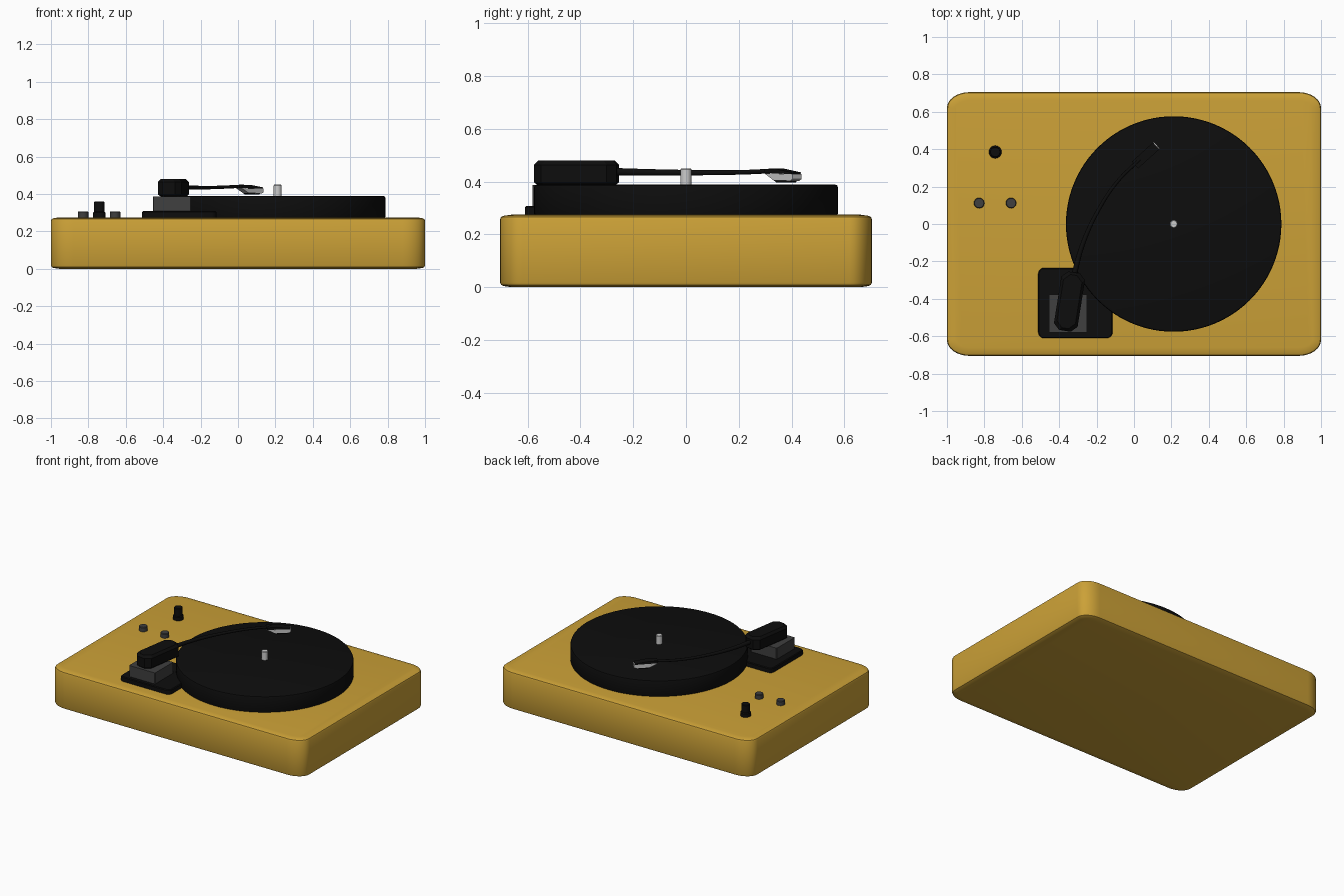
import bpy, bmesh, math
from mathutils import Matrix, Vector

if "Cube" in bpy.data.objects:
    bpy.data.objects.remove(bpy.data.objects["Cube"])


def material(name, rgb):
    m = bpy.data.materials.new(name)
    m.diffuse_color = (*rgb, 1)
    m.use_nodes = True
    m.node_tree.nodes["Principled BSDF"].inputs["Base Color"].default_value = m.diffuse_color
    return m


YELLOW = material("mustard_yellow", (0.60, 0.355, 0.038))
BLACK = material("black", (0.004, 0.004, 0.004))
GREY = material("dark_grey", (0.05, 0.05, 0.05))
SILVER = material("silver", (0.6, 0.6, 0.6))


def finish(name, bm, mat, angle=35):
    bmesh.ops.recalc_face_normals(bm, faces=bm.faces)
    me = bpy.data.meshes.new(name)
    bm.to_mesh(me)
    bm.free()
    me.materials.append(mat)
    ob = bpy.data.objects.new(name, me)
    bpy.context.collection.objects.link(ob)
    bpy.ops.object.select_all(action='DESELECT')
    ob.select_set(True)
    bpy.context.view_layer.objects.active = ob
    bpy.ops.object.shade_smooth_by_angle(angle=math.radians(angle))
    return ob


def loft(name, rings, mat, angle=35):
    """Skin closed rings of equal point count and cap both ends."""
    bm = bmesh.new()
    vs = [[bm.verts.new(p) for p in r] for r in rings]
    n = len(vs[0])
    for a, b in zip(vs, vs[1:]):
        for i in range(n):
            bm.faces.new((a[i], a[(i + 1) % n], b[(i + 1) % n], b[i]))
    bm.faces.new(vs[0][::-1])
    bm.faces.new(vs[-1])
    return finish(name, bm, mat, angle)


def round_rect(c, hx, hy, rx, ry, z, steps=8):
    pts = []
    for q, (sx, sy) in enumerate([(1, 1), (-1, 1), (-1, -1), (1, -1)]):
        for i in range(steps + 1):
            a = math.pi / 2 * (q + i / steps)
            pts.append((c[0] + sx * (hx - rx) + rx * math.cos(a),
                        c[1] + sy * (hy - ry) + ry * math.sin(a), z))
    return pts


def slab(name, c, hx, hy, rx, ry, profile, mat, steps=8, angle=35):
    """Rounded box; profile is a list of (inset, z)."""
    loft(name, [round_rect(c, hx - d, hy - d, max(rx - d, .004), max(ry - d, .004), z, steps)
                for d, z in profile], mat, angle)


def disc(name, c, profile, mat, n=32):
    """Turned part; profile is a list of (radius, z)."""
    loft(name, [[(c[0] + r * math.cos(2 * math.pi * i / n),
                  c[1] + r * math.sin(2 * math.pi * i / n), z) for i in range(n)]
                for r, z in profile], mat)


def side_extrude(name, profile, width, origin, heading, mat, angle=30):
    """Extrude a (forward, z) side profile across its width, turned to a heading."""
    d = Vector((heading[0], heading[1], 0)).normalized()
    s = Vector((-d.y, d.x, 0))
    o = Vector((origin[0], origin[1], 0))
    loft(name, [[o + d * f + s * w + Vector((0, 0, z)) for f, z in profile]
                for w in (-width / 2, width / 2)], mat, angle)


# plinth with soft top and bottom edges
slab("plinth", (0, 0), 1.0, 0.705, 0.12, 0.085,
     [(.045, 0), (.015, .004), (.004, .009), (0, .018),
      (0, .257), (.004, .266), (.015, .271), (.045, .275)], YELLOW)

# platter and spindle
P = (0.212, 0.0)
disc("platter", P, [(.572, .27), (.576, .28), (.576, .378), (.573, .386), (.565, .389)], BLACK, 96)
disc("spindle", P, [(.021, .38), (.021, .446), (.018, .45)], SILVER, 24)

# control knobs
disc("speed_knob", (-0.742, 0.385),
     [(.034, .27), (.034, .30), (.028, .305), (.028, .356), (.025, .36)], BLACK, 24)
for i, x in enumerate((-0.828, -0.657)):
    disc(f"button_{i + 1}", (x, 0.112), [(.028, .27), (.028, .303), (.025, .307)], GREY, 20)

# tonearm mount
slab("arm_base", (-0.3135, -0.4225), .1985, .1875, .03, .03,
     [(0, .27), (0, .303), (.005, .308)], BLACK, 5)
slab("arm_block", (-0.3525, -0.4785), .1025, .1025, .004, .004,
     [(0, .30), (0, .387)], GREY, 1, 20)

# pivot housing: long box with chamfered ends, turned toward the platter
turn = Matrix.Rotation(math.radians(-9), 3, 'Z')
rings = []
for inset, z in [(.012, .387), (0, .397), (0, .464), (.014, .48)]:
    hx, hy, c = .064 - inset, .158 - inset, .032
    shape = [(hx, hy - c), (hx - c, hy), (c - hx, hy), (-hx, hy - c),
             (-hx, c - hy), (c - hx, -hy), (hx - c, -hy), (hx, c - hy)]
    rings.append([turn @ Vector((x, y, z)) + Vector((-.345, -.415, 0)) for x, y in shape])
loft("pivot_housing", rings, BLACK, 20)

# curved tonearm tube
cu = bpy.data.curves.new("tonearm_path", 'CURVE')
cu.dimensions = '3D'
cu.bevel_depth = 0.01
cu.bevel_resolution = 3
cu.use_fill_caps = True
sp = cu.splines.new('BEZIER')
path = [(-.325, -.29, .438, 1.5), (-.275, -.11, .435, 1.25), (-.19, .075, .434, 1.0),
        (-.09, .225, .436, .9), (.03, .345, .442, .9)]
sp.bezier_points.add(len(path) - 1)
for bp, (x, y, z, r) in zip(sp.bezier_points, path):
    bp.co, bp.radius = (x, y, z), r
    bp.handle_left_type = bp.handle_right_type = 'AUTO'
tube = bpy.data.objects.new("tonearm_path", cu)
bpy.context.collection.objects.link(tube)
bpy.context.view_layer.update()
bm = bmesh.new()
bm.from_mesh(tube.to_mesh())
tube.to_mesh_clear()
bpy.data.objects.remove(tube)
finish("tonearm", bm, BLACK, 40)

# headshell, cartridge and stylus at the arm tip
head = (0.74, 0.67)
tip = (0.005, 0.315)
side_extrude("headshell", [(0, .433), (.15, .429), (.153, .435), (.06, .449), (0, .447)],
             .05, tip, head, BLACK)
side_extrude("cartridge", [(0, .431), (.05, .405), (.145, .403), (.158, .41), (.158, .429)],
             .046, tip, head, SILVER)
side_extrude("stylus", [(.04, .406), (.06, .396), (.135, .396), (.14, .406)],
             .03, tip, head, BLACK)
